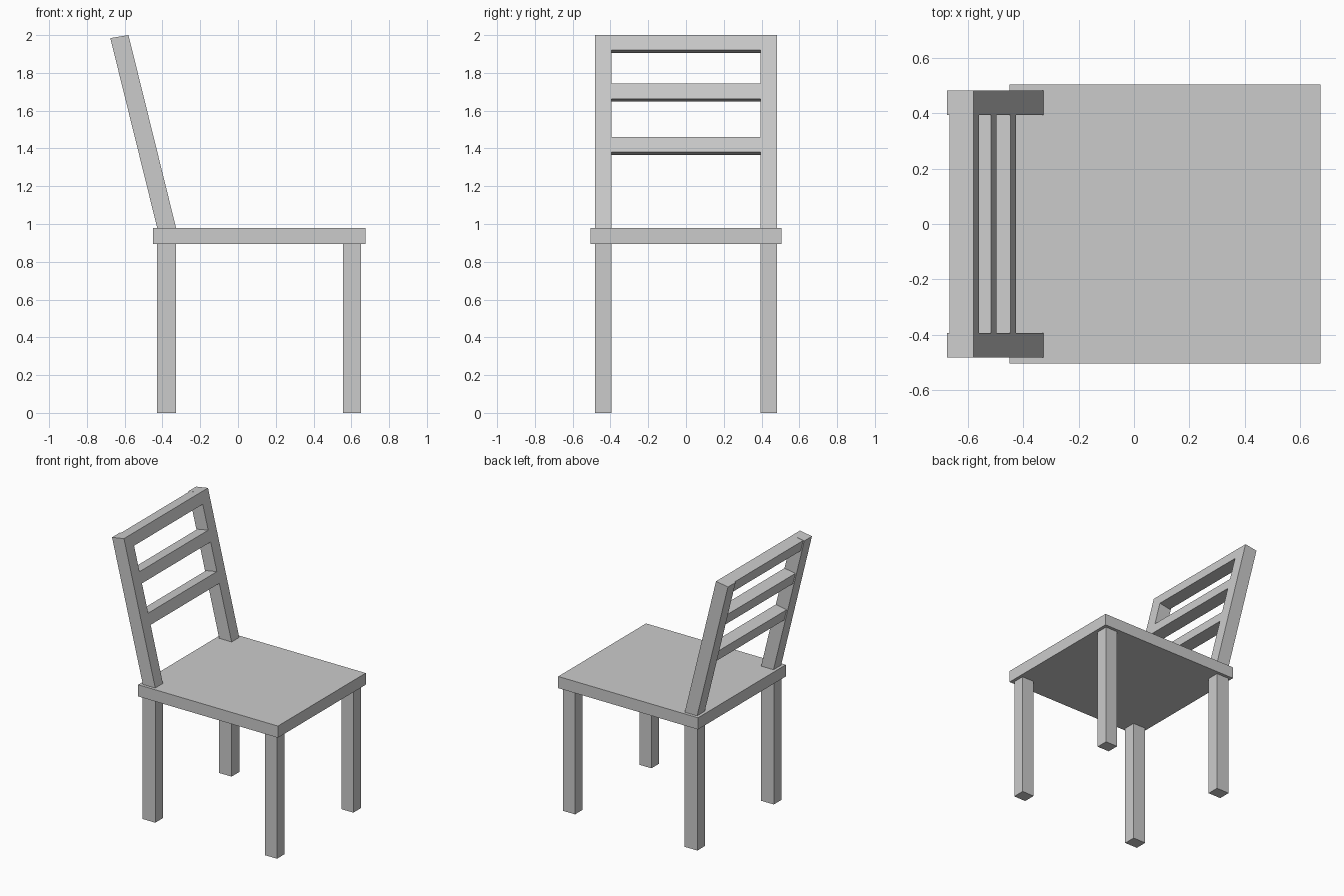
import bpy
import bmesh

if "Cube" in bpy.data.objects:
    bpy.data.objects.remove(bpy.data.objects["Cube"])


def prism(name, profile, y0, y1):
    """Extrude an (x, z) profile along y."""
    bm = bmesh.new()
    face = bm.faces.new([bm.verts.new((x, y0, z)) for x, z in profile])
    ext = bmesh.ops.extrude_face_region(bm, geom=[face])
    verts = [v for v in ext["geom"] if isinstance(v, bmesh.types.BMVert)]
    bmesh.ops.translate(bm, verts=verts, vec=(0, y1 - y0, 0))
    bmesh.ops.recalc_face_normals(bm, faces=bm.faces)
    mesh = bpy.data.meshes.new(name)
    bm.to_mesh(mesh)
    bm.free()
    obj = bpy.data.objects.new(name, mesh)
    bpy.context.collection.objects.link(obj)
    return obj


def rect(x0, x1, z0, z1):
    return [(x0, z0), (x1, z0), (x1, z1), (x0, z1)]


def front_x(z):
    """Front edge of the leaning back at height z."""
    return -0.328 - (z - 0.98) * 0.247


def leaning(z0, z1, depth, drop):
    """Slanted profile whose rear edge sits lower than its front edge."""
    a, b = front_x(z0), front_x(z1)
    return [(a, z0), (b, z1), (b - depth, z1 - drop), (a - depth, z0 - drop)]


# Seat board
SEAT_BOTTOM, SEAT_TOP = 0.895, 0.98
prism("seat", rect(-0.45, 0.675, SEAT_BOTTOM, SEAT_TOP), -0.505, 0.505)

# Legs and back posts on both sides
INNER, OUTER = 0.395, 0.483
for side, y0, y1 in (("right", -OUTER, -INNER), ("left", INNER, OUTER)):
    prism(f"rear_leg_{side}", rect(-0.43, -0.328, 0, SEAT_BOTTOM), y0, y1)
    prism(f"front_leg_{side}", rect(0.555, 0.652, 0, SEAT_BOTTOM), y0, y1)
    prism(f"back_post_{side}", leaning(SEAT_TOP, 2.0, 0.096, 0.016), y0, y1)

# Back slats, flush with the front of the posts
for i, top in enumerate((1.46, 1.743, 2.0), 1):
    prism(f"back_slat_{i}", leaning(top - 0.08, top, 0.087, 0.0155), -INNER, INNER)
